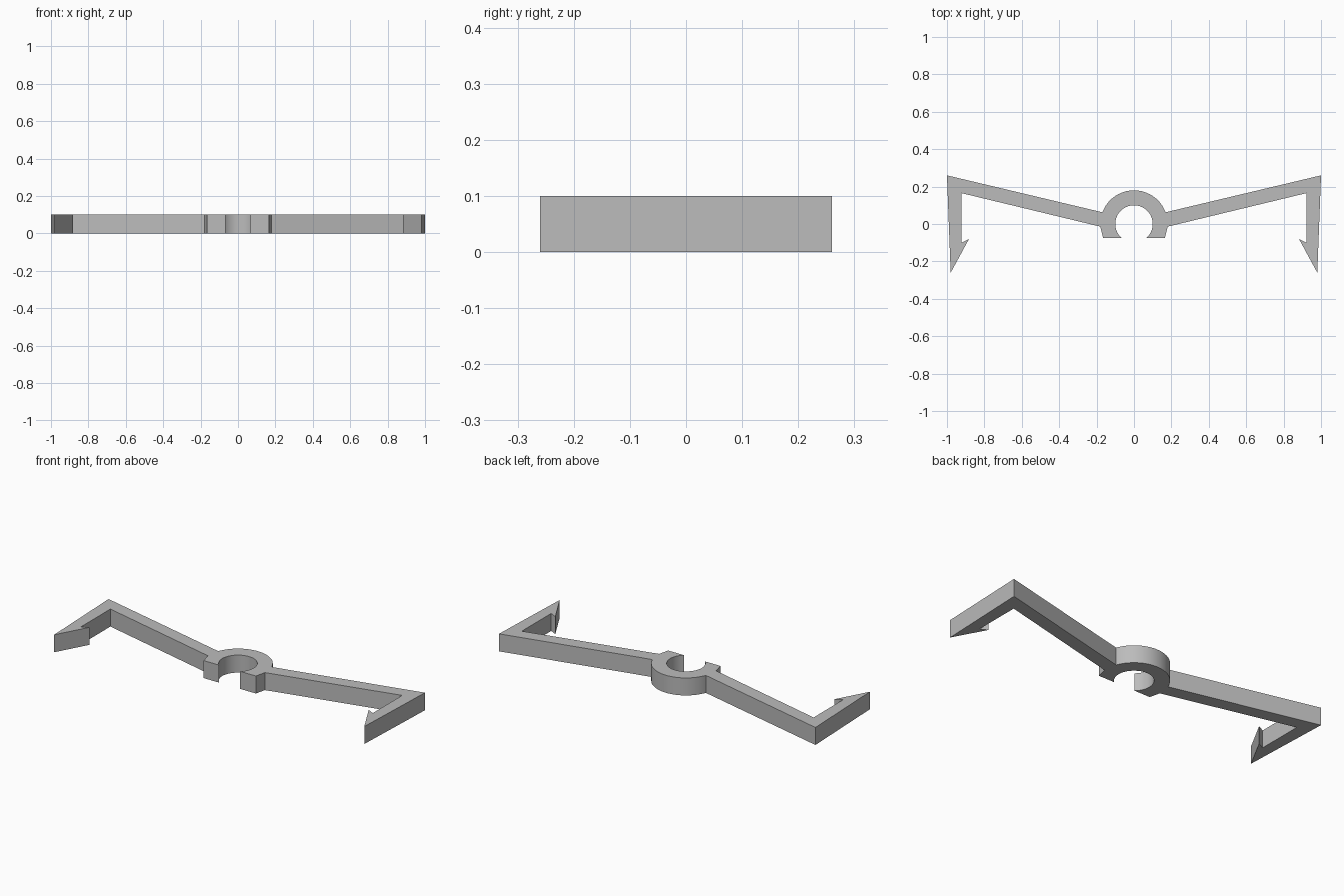
import bpy, bmesh
from math import sin, cos, asin, atan2, radians
from mathutils import Vector

cube = bpy.data.objects.get("Cube")
if cube:
    bpy.data.objects.remove(cube)

HEIGHT = 0.10
OUTER, INNER = 0.18, 0.10      # ring radii
FOOT_Y = -0.075                # flat ends of the open ring

grey = bpy.data.materials.new("plain grey")
grey.use_nodes = True
color = (0.5, 0.5, 0.5, 1)
grey.diffuse_color = color
grey.node_tree.nodes["Principled BSDF"].inputs["Base Color"].default_value = color


def arc(radius, start, end, steps):
    """Points on a circle about the origin, both ends included."""
    angles = [start + (end - start) * i / steps for i in range(steps + 1)]
    return [(radius * cos(a), radius * sin(a)) for a in angles]


# Half outline: ring outside, arm, barbed hook, ring foot, ring inside
top = radians(90)
ring_outside = arc(OUTER, top, atan2(0.063, 0.17), 20)
arm_and_hook = [(1.0, 0.26), (0.98, -0.26), (0.882, -0.08),
                (0.922, -0.10), (0.922, 0.165)]
foot = [(0.18, -0.014), (0.165, FOOT_Y)]
ring_inside = arc(INNER, asin(FOOT_Y / INNER), top, 32)
half = ring_outside + arm_and_hook + foot + ring_inside

# Mirror the half into one closed outline, then extrude it upward
outline = half + [(-x, y) for x, y in reversed(half[1:-1])]
bm = bmesh.new()
base = bm.faces.new([bm.verts.new((x, y, 0)) for x, y in outline])
extruded = bmesh.ops.extrude_face_region(bm, geom=[base], use_keep_orig=True)
moved = [v for v in extruded["geom"] if isinstance(v, bmesh.types.BMVert)]
bmesh.ops.translate(bm, verts=moved, vec=Vector((0, 0, HEIGHT)))
bmesh.ops.recalc_face_normals(bm, faces=bm.faces)

mesh = bpy.data.meshes.new("clip_with_hooked_arms")
bm.to_mesh(mesh)
bm.free()
mesh.materials.append(grey)
clip = bpy.data.objects.new("clip_with_hooked_arms", mesh)
bpy.context.collection.objects.link(clip)

# Smooth the round walls, keep the corners sharp
bpy.ops.object.select_all(action="DESELECT")
clip.select_set(True)
bpy.context.view_layer.objects.active = clip
bpy.ops.object.shade_smooth_by_angle(angle=radians(20))
